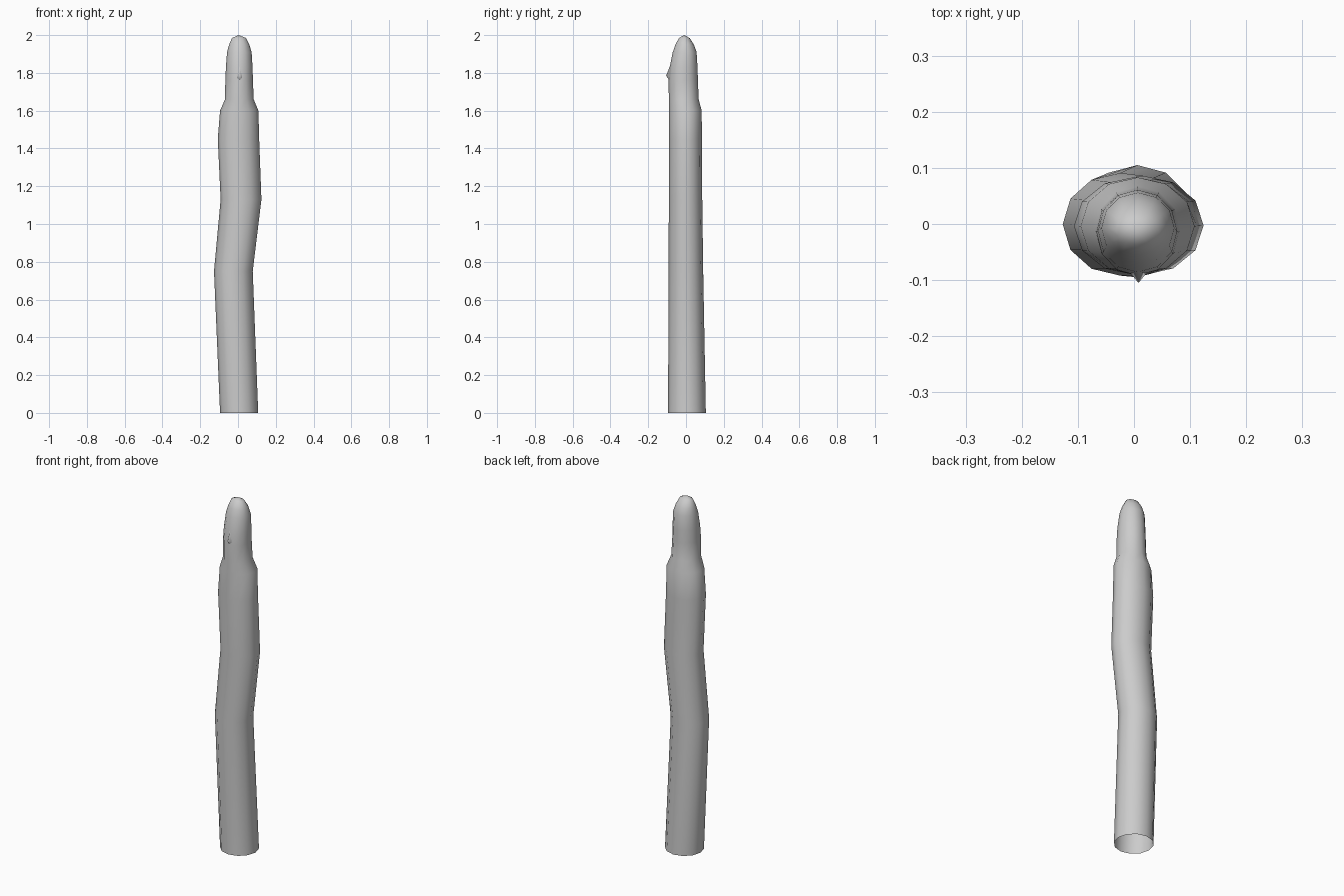
import bpy, bmesh, math

if "Cube" in bpy.data.objects:
    bpy.data.objects.remove(bpy.data.objects["Cube"])

SIDES = 12
# z, left x, right x, front y, back y
RINGS = [
    (0.00, -0.095, 0.107, -0.095, 0.105),
    (0.75, -0.127, 0.078, -0.092, 0.091),
    (1.13, -0.092, 0.124, -0.091, 0.086),
    (1.45, -0.107, 0.112, -0.091, 0.084),
    (1.60, -0.095, 0.108, -0.091, 0.083),
    (1.66, -0.069, 0.083, -0.091, 0.067),
    (1.76, -0.067, 0.079, -0.092, 0.063),
    (1.83, -0.064, 0.077, -0.086, 0.061),
    (1.91, -0.058, 0.072, -0.070, 0.056),
    (1.95, -0.047, 0.060, -0.056, 0.042),
    (1.985, -0.032, 0.042, -0.037, 0.019),
]


def finish(name, bm):
    bmesh.ops.recalc_face_normals(bm, faces=bm.faces[:])
    mesh = bpy.data.meshes.new(name)
    bm.to_mesh(mesh)
    bm.free()
    ob = bpy.data.objects.new(name, mesh)
    bpy.context.collection.objects.link(ob)
    for p in mesh.polygons:
        p.use_smooth = True
    return ob


# Bent twelve-sided body with shoulders and rounded head, open at the bottom
bm = bmesh.new()
loops = []
for z, x0, x1, y0, y1 in RINGS:
    cx, cy, rx, ry = (x0 + x1) / 2, (y0 + y1) / 2, (x1 - x0) / 2, (y1 - y0) / 2
    loops.append([bm.verts.new((cx + rx * math.cos(2 * math.pi * i / SIDES),
                                cy + ry * math.sin(2 * math.pi * i / SIDES), z))
                  for i in range(SIDES)])
for a, b in zip(loops, loops[1:]):
    for i in range(SIDES):
        j = (i + 1) % SIDES
        bm.faces.new((a[i], a[j], b[j], b[i]))
crown = bm.verts.new((0.004, -0.01, 2.0))
for i in range(SIDES):
    bm.faces.new((loops[-1][i], loops[-1][(i + 1) % SIDES], crown))
finish("body", bm)

# Small pointed nose on the face
bm = bmesh.new()
pts = [(0.008, -0.084, 1.84), (0.008, -0.105, 1.785),
       (-0.006, -0.088, 1.775), (0.008, -0.091, 1.765), (0.022, -0.088, 1.775)]
top, tip, left, under, right = [bm.verts.new(p) for p in pts]
for f in ((top, left, tip), (top, tip, right), (left, under, tip), (tip, under, right)):
    bm.faces.new(f)
finish("nose", bm)
